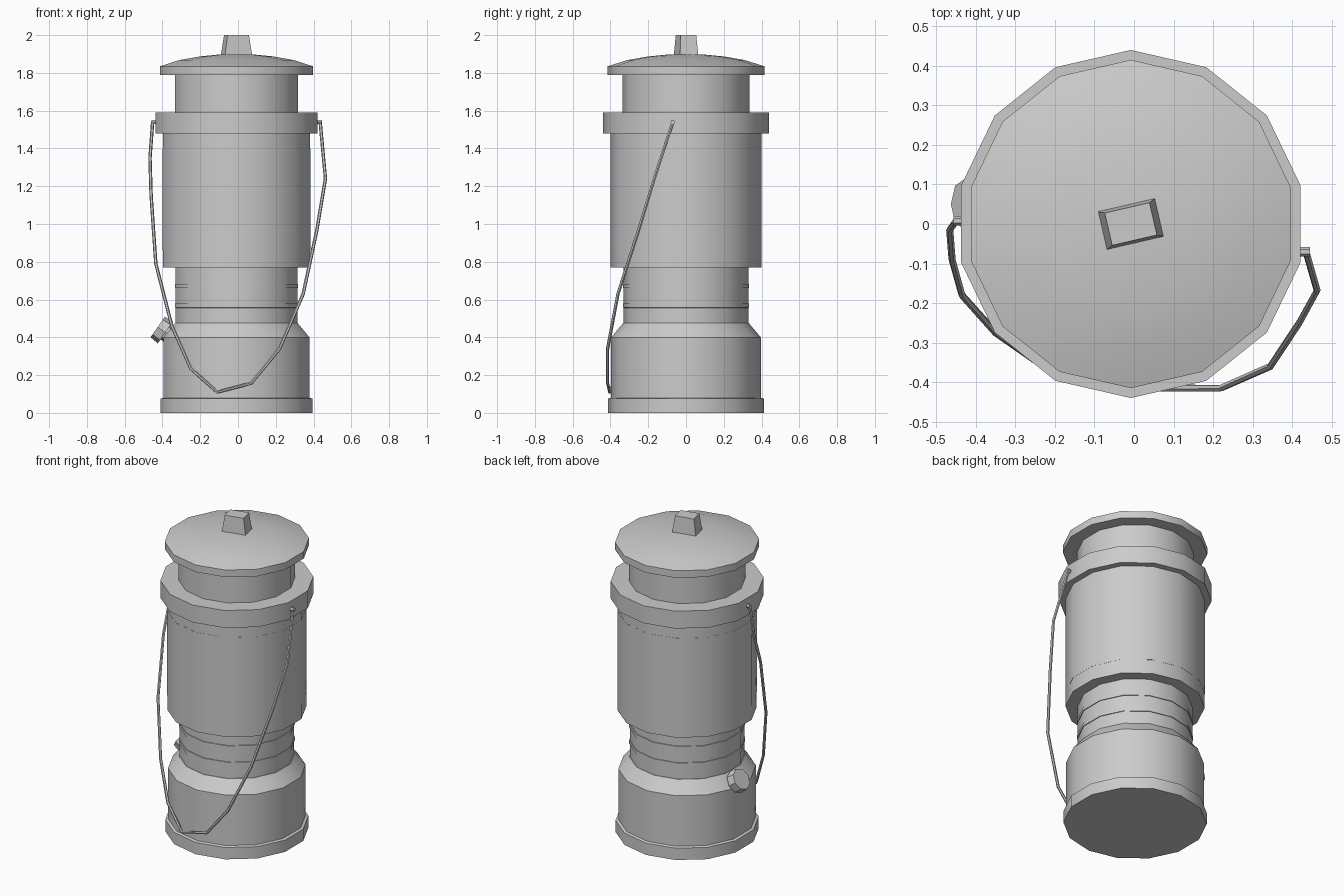
import bpy, bmesh, math
from mathutils import Vector, Matrix

if "Cube" in bpy.data.objects:
    bpy.data.objects.remove(bpy.data.objects["Cube"])

CX, SIDES = -0.008, 14

def finish(name, bm, smooth=True):
    bmesh.ops.recalc_face_normals(bm, faces=bm.faces)
    me = bpy.data.meshes.new(name)
    bm.to_mesh(me)
    bm.free()
    ob = bpy.data.objects.new(name, me)
    bpy.context.collection.objects.link(ob)
    if smooth:
        bpy.ops.object.select_all(action='DESELECT')
        ob.select_set(True)
        bpy.context.view_layer.objects.active = ob
        bpy.ops.object.shade_smooth_by_angle(angle=math.radians(30))
    return ob

def skin(bm, rings):
    n = len(rings[0])
    for a, b in zip(rings, rings[1:]):
        for i in range(n):
            bm.faces.new((a[i], a[(i + 1) % n], b[(i + 1) % n], b[i]))
    bm.faces.new(rings[0][::-1])
    bm.faces.new(rings[-1])

def lathe(name, profile):
    bm = bmesh.new()
    rings = []
    for r, z in profile:
        rings.append([bm.verts.new((CX + r * math.sin(k * math.tau / SIDES),
                                    r * math.cos(k * math.tau / SIDES), z))
                      for k in range(SIDES)])
    skin(bm, rings)
    return finish(name, bm)

def cone(name, centre, rot, r1, r2, depth, sides):
    bm = bmesh.new()
    bmesh.ops.create_cone(bm, cap_ends=True, segments=sides, radius1=r1, radius2=r2,
                          depth=depth, matrix=Matrix.Translation(centre) @ rot)
    return finish(name, bm)

# fuel tank with foot rim and sloped shoulder
lathe("fuel_tank", [(0.412, 0), (0.412, 0.075), (0.396, 0.08), (0.396, 0.40), (0.333, 0.475)])
# burner neck with two thin raised rings
lathe("burner_neck", [(0.33, 0.47), (0.33, 0.775)])
for i, z in enumerate((0.568, 0.672)):
    lathe(f"neck_ring_{i + 1}", [(0.32, z - 0.013), (0.334, z - 0.011),
                                 (0.334, z + 0.011), (0.32, z + 0.013)])
# globe housing with flush glass
lathe("globe_housing", [(0.40, 0.77), (0.40, 1.485)])
lathe("globe_glass", [(0.4008, 0.86), (0.4008, 1.40)])
# collar, chimney, domed lid
lathe("collar", [(0.44, 1.48), (0.44, 1.59)])
lathe("chimney", [(0.335, 1.585), (0.335, 1.80)])
lathe("lid", [(0.415, 1.79), (0.415, 1.835), (0.31, 1.868), (0.2, 1.887), (0.1, 1.897), (0.01, 1.90)])

# tapered rectangular knob
bm = bmesh.new()
turn = Matrix.Rotation(math.radians(13), 3, 'Z')
rings = []
for hx, hy, z in ((0.075, 0.05, 1.885), (0.058, 0.042, 2.0)):
    rings.append([bm.verts.new(turn @ Vector((sx * hx, sy * hy, z)) + Vector((CX, 0, 0)))
                  for sx, sy in ((-1, -1), (1, -1), (1, 1), (-1, 1))])
skin(bm, rings)
finish("lid_knob", bm, False)

# filler cap and its spout on the tank shoulder
axis = Vector((-0.82, 0, 0.57))
rot = axis.to_track_quat('Z', 'Y').to_matrix().to_4x4()
cap = Vector((-0.405, 0.05, 0.44))
cone("filler_cap", cap, rot, 0.07, 0.066, 0.05, 8)
cone("filler_spout", cap - axis * 0.05, rot, 0.045, 0.045, 0.08, 8)

# wire bail handle swung to the front
path = [(-0.43, 0.01, 1.54), (-0.452, 0.005, 1.54), (-0.466, -0.015, 1.35), (-0.46, -0.09, 1.15),
        (-0.435, -0.18, 0.79), (-0.35, -0.275, 0.46), (-0.25, -0.345, 0.235),
        (-0.11, -0.404, 0.11), (0.07, -0.415, 0.157), (0.22, -0.415, 0.34),
        (0.345, -0.36, 0.63), (0.418, -0.25, 0.97), (0.463, -0.168, 1.24), (0.435, -0.07, 1.54)]
pts = [Vector(p) for p in path]
bm = bmesh.new()
rings = []
for i, p in enumerate(pts):
    t = (pts[min(i + 1, len(pts) - 1)] - pts[max(i - 1, 0)]).normalized()
    u = t.cross(Vector((0, 1, 0.3))).normalized()
    v = t.cross(u)
    rings.append([bm.verts.new(p + 0.009 * (u * math.cos(k * math.tau / 6) + v * math.sin(k * math.tau / 6)))
                  for k in range(6)])
skin(bm, rings)
finish("bail_handle", bm)

# pivot pegs at both handle ends
side = Matrix.Rotation(math.pi / 2, 4, 'Y')
cone("left_pivot", (-0.44, 0.008, 1.54), side, 0.012, 0.012, 0.034, 6)
cone("right_pivot", (0.428, -0.07, 1.54), side, 0.012, 0.012, 0.034, 6)
